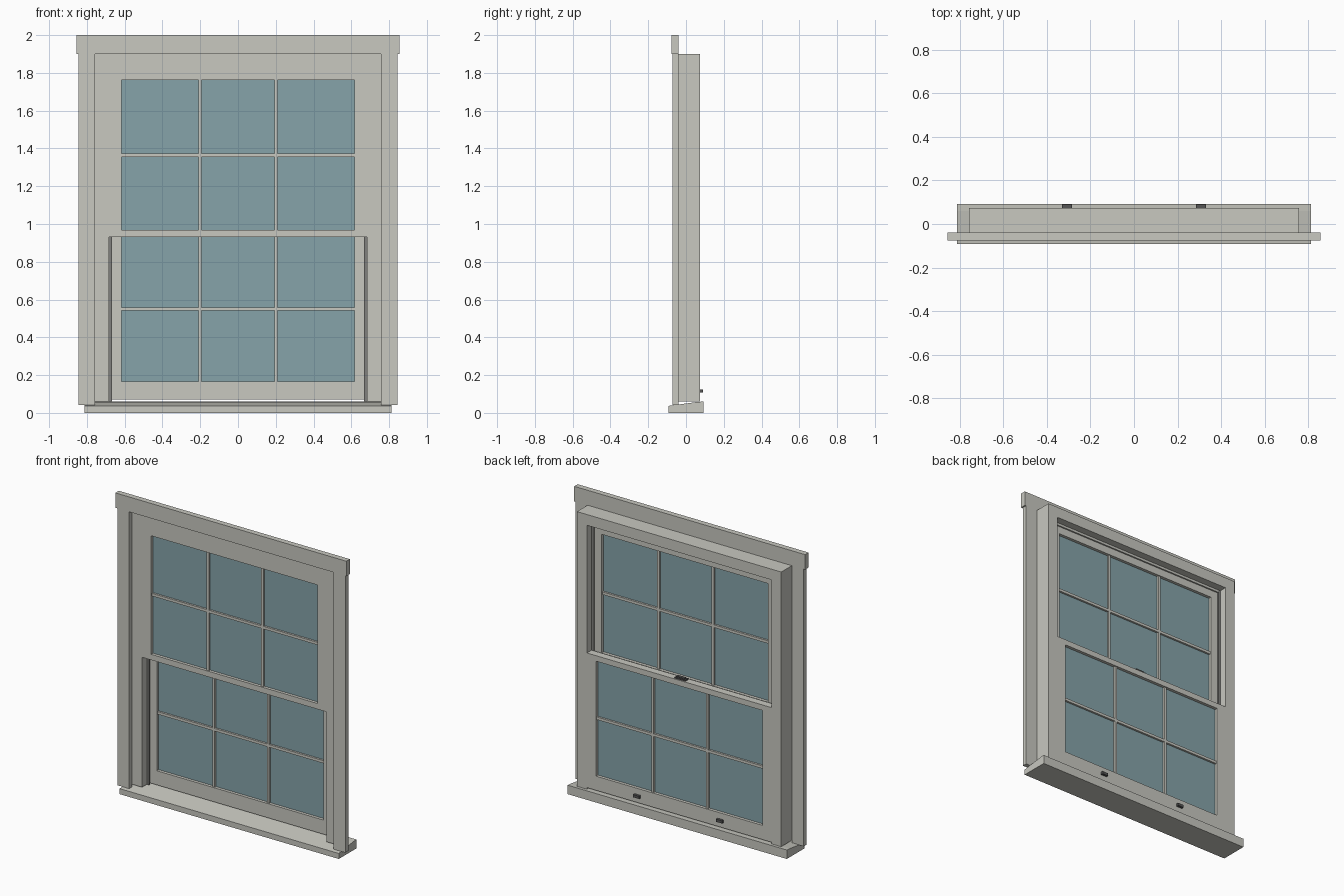
import bpy

cube = bpy.data.objects.get("Cube")
if cube:
    bpy.data.objects.remove(cube, do_unlink=True)


def material(name, colour):
    mat = bpy.data.materials.new(name)
    mat.use_nodes = True
    mat.diffuse_color = (*colour, 1)
    mat.node_tree.nodes["Principled BSDF"].inputs["Base Color"].default_value = (*colour, 1)
    return mat


PAINT = material("warm grey paint", (0.58, 0.58, 0.53))
GLASS = material("blue grey glass", (0.24, 0.37, 0.40))
METAL = material("dark metal", (0.09, 0.09, 0.09))
TRACK = material("grey track", (0.22, 0.22, 0.21))


def prism(name, profile, x0, x1, mat):
    """Extrude a (y, z) profile from x0 to x1."""
    n = len(profile)
    verts = [(x, y, z) for x in (x0, x1) for y, z in profile]
    faces = [tuple(range(n))[::-1], tuple(range(n, 2 * n))]
    faces += [(i, (i + 1) % n, n + (i + 1) % n, n + i) for i in range(n)]
    mesh = bpy.data.meshes.new(name)
    mesh.from_pydata(verts, [], faces)
    mesh.materials.append(mat)
    obj = bpy.data.objects.new(name, mesh)
    bpy.context.collection.objects.link(obj)
    return obj


def box(name, x, y, z, mat=PAINT):
    """Box from (low, high) ranges."""
    return prism(name, [(y[0], z[0]), (y[1], z[0]), (y[1], z[1]), (y[0], z[1])], x[0], x[1], mat)


def pair(name, x, y, z, mat=PAINT):
    """The same box on both sides of the centre."""
    box("left_" + name, x, y, z, mat)
    box("right_" + name, (-x[1], -x[0]), y, z, mat)


FRONT, BACK = -0.039, 0.073
INNER, OUTER = 0.684, 0.757
HEAD, TOP, BOTTOM = 1.828, 1.9, 0.06

# Sloped sill
prism("sill", [(-0.0925, 0), (0.0925, 0), (0.0925, 0.06), (0.06, 0.058), (-0.0925, 0.037)],
      -0.812, 0.812, PAINT)

# Outside trim
pair("side_casing", (OUTER, 0.845), (-0.071, FRONT), (0.043, TOP))
box("head_casing", (-0.856, 0.856), (-0.076, FRONT), (TOP, 2.0))

# Deep frame box
pair("jamb", (INNER, OUTER), (FRONT, BACK), (BOTTOM, TOP))
box("frame_head", (-INNER, INNER), (FRONT, BACK), (HEAD, TOP))

# Beads that part the two sashes
pair("parting_bead", (0.668, INNER), (0.012, 0.022), (BOTTOM, HEAD), TRACK)
box("head_bead", (-0.668, 0.668), (0.012, 0.022), (HEAD - 0.016, HEAD))


def sash(name, y, z, glass_z):
    """Stiles, rails, glass and a three by two grid of bars."""
    pane = 0.617
    pair(name + "_stile", (pane, INNER), y, z)
    box(name + "_bottom_rail", (-pane, pane), y, (z[0], glass_z[0]))
    box(name + "_top_rail", (-pane, pane), y, (glass_z[1], z[1]))
    mid = (y[0] + y[1]) / 2
    box(name + "_glass", (-pane, pane), (mid - 0.005, mid + 0.005), glass_z, GLASS)
    bar_y = (mid - 0.018, mid + 0.018)
    pair(name + "_upright_bar", (0.194, 0.21), bar_y, glass_z)
    centre = (glass_z[0] + glass_z[1]) / 2
    box(name + "_cross_bar", (-pane, pane), bar_y, (centre - 0.009, centre + 0.009))


sash("upper_sash", (FRONT + 0.001, 0.012), (0.93, HEAD), (0.968, 1.762))
sash("lower_sash", (0.022, BACK - 0.001), (0.07, 0.972), (0.165, 0.935))

# Hardware on the inside
pair("lift", (0.285, 0.329), (BACK - 0.001, 0.089), (0.107, 0.125), METAL)
box("lock_base", (-0.04, 0.04), (0.03, 0.065), (0.972, 0.98), METAL)
box("lock_lever", (-0.03, 0.03), (0.04, 0.06), (0.98, 0.988), METAL)
